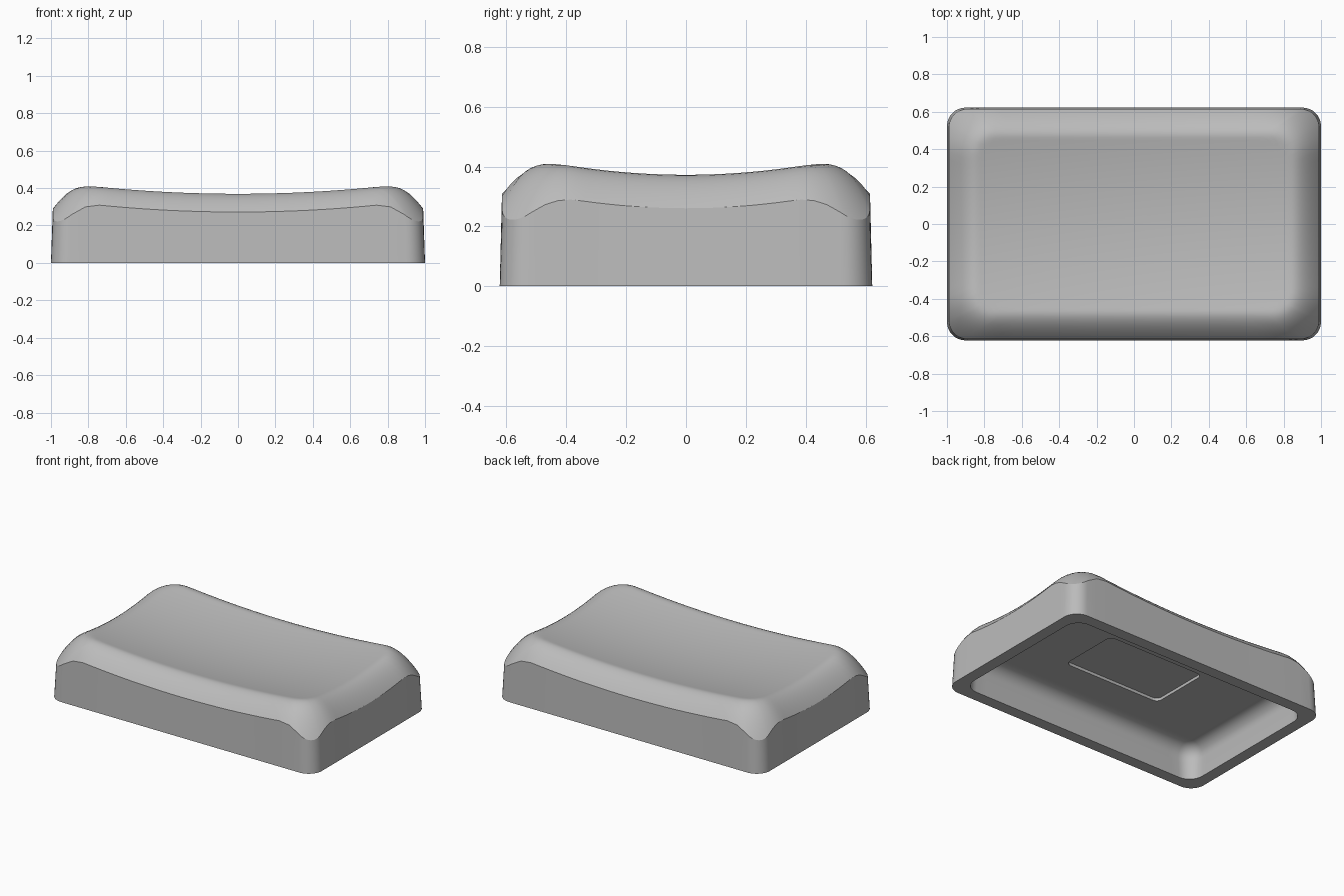
import bpy
import bmesh
from math import sin, cos, pi, hypot, radians

cube = bpy.data.objects.get("Cube")
if cube:
    bpy.data.objects.remove(cube, do_unlink=True)

ARC, SIDE = 8, 24          # segments per rounded corner and per straight side
FLOOR = 0.225              # depth of the hollow underside


def outline(hx, hy, r):
    """Rounded rectangle, always with the same number of points."""
    pts = []
    corners = [(1, 1), (-1, 1), (-1, -1), (1, -1)]
    for i, (sx, sy) in enumerate(corners):
        cx, cy = sx * (hx - r), sy * (hy - r)
        for k in range(ARC + 1):
            a = pi / 2 * (i + k / ARC)
            pts.append((cx + r * cos(a), cy + r * sin(a)))
        # straight run to the start of the next corner
        nx, ny = corners[(i + 1) % 4]
        a = pi / 2 * (i + 1)
        end = (nx * (hx - r) + r * cos(a), ny * (hy - r) + r * sin(a))
        x, y = pts[-1]
        for k in range(1, SIDE):
            t = k / SIDE
            pts.append((x + (end[0] - x) * t, y + (end[1] - y) * t))
    return pts


def top_height(x, y):
    """Shallow bowl that rolls over towards the outer edge."""
    bowl = 0.325 + 0.045 * ((x / 0.82) ** 2 + (y / 0.47) ** 2)
    r = 0.1
    dx, dy = abs(x) - 0.84 + r, abs(y) - 0.465 + r
    s = hypot(max(dx, 0), max(dy, 0)) - r
    return bowl - 0.13 * (max(s, 0) / 0.15) ** 1.7


bm = bmesh.new()


def add_ring(pts, z):
    return [bm.verts.new((x, y, z(x, y) if callable(z) else z)) for x, y in pts]


rings = []

# dished top, rings packed closely at the rolled edge
STEPS = 36
edge = outline(0.99, 0.615, 0.1)
for i in range(STEPS):
    k = 1 - (1 - (i + 1) / STEPS) ** 1.6
    rings.append(add_ring([(x * k, y * k) for x, y in edge], top_height))

# tapered wall and flat foot rim
rings.append(add_ring(outline(1.0, 0.6225, 0.1), 0))
hx, hy, fillet = 0.92, 0.5425, 0.09
rings.append(add_ring(outline(hx, hy, 0.1), 0))

# hollow underside with a filleted floor
for k in range(7):
    a = pi / 2 * k / 6
    inset = fillet * (1 - cos(a))
    rings.append(add_ring(outline(hx - inset, hy - inset, 0.11 - inset),
                          FLOOR - fillet * (1 - sin(a))))
rings.append(add_ring(outline(hx - 0.11, hy - 0.11, 0.02), FLOOR))

# shallow label recess in the floor
rings.append(add_ring(outline(0.37, 0.215, 0.04), FLOOR))
rings.append(add_ring(outline(0.37, 0.215, 0.04), FLOOR + 0.02))

# skin the rings and close both ends
for a, b in zip(rings, rings[1:]):
    n = len(a)
    for i in range(n):
        j = (i + 1) % n
        bm.faces.new((a[i], a[j], b[j], b[i]))
centre = bm.verts.new((0, 0, top_height(0, 0)))
first = rings[0]
for i in range(len(first)):
    bm.faces.new((centre, first[(i + 1) % len(first)], first[i]))
bm.faces.new(rings[-1])
bmesh.ops.recalc_face_normals(bm, faces=bm.faces)

mesh = bpy.data.meshes.new("dish_body")
bm.to_mesh(mesh)
bm.free()
body = bpy.data.objects.new("dish_body", mesh)
bpy.context.collection.objects.link(body)

# plain grey
grey = bpy.data.materials.new("plain_grey")
grey.use_nodes = True
colour = (0.5, 0.5, 0.5, 1)
grey.diffuse_color = colour
grey.node_tree.nodes["Principled BSDF"].inputs["Base Color"].default_value = colour
mesh.materials.append(grey)

bpy.ops.object.select_all(action="DESELECT")
body.select_set(True)
bpy.context.view_layer.objects.active = body
bpy.ops.object.shade_smooth_by_angle(angle=radians(24))
